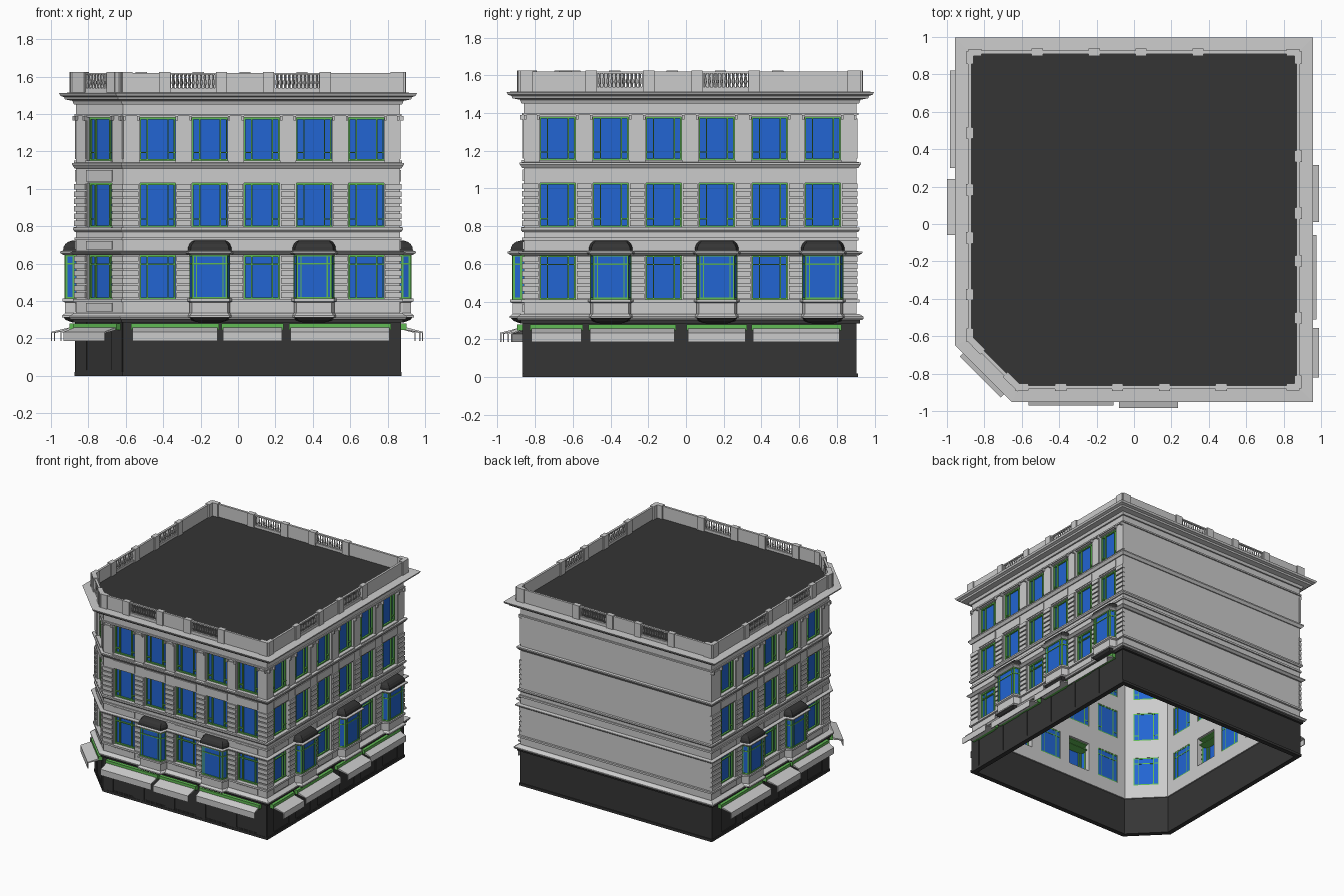
import bpy, bmesh, math
from mathutils import Vector

if "Cube" in bpy.data.objects:
    bpy.data.objects.remove(bpy.data.objects["Cube"])

def material(name, rgb):
    m = bpy.data.materials.new(name)
    m.diffuse_color = (*rgb, 1)
    m.use_nodes = True
    m.node_tree.nodes["Principled BSDF"].inputs["Base Color"].default_value = m.diffuse_color
    return m

DARK = material("dark", (0.035, 0.035, 0.035))
BLUE = material("glass_blue", (0.016, 0.13, 0.65))
GREEN = material("trim_green", (0.12, 0.5, 0.09))
MATS = {"roof": DARK, "shopfront": DARK, "shop_pilasters": DARK, "bay_roofs": DARK, "bay_corbels": DARK,
        "window_glass": BLUE, "bay_glass": BLUE, "window_frames": GREEN, "bay_frames": GREEN,
        "awning_boxes": GREEN}
parts = {}

def loft(part, fac, rings, caps=True, closed=True):
    """Skin rings of (u, n, z) points given in facade coordinates."""
    bm = parts.setdefault(part, bmesh.new())
    vs = [[bm.verts.new(fac(*p)) for p in r] for r in rings]
    k = len(rings[0])
    for a, b in zip(vs, vs[1:]):
        for i in range(k if closed else k - 1):
            j = (i + 1) % k
            bm.faces.new((a[i], a[j], b[j], b[i]))
    if caps:
        bm.faces.new(vs[0][::-1])
        bm.faces.new(vs[-1])

def box(part, fac, u0, u1, n0, n1, z0, z1):
    loft(part, fac, [[(u0, n0, z), (u1, n0, z), (u1, n1, z), (u0, n1, z)] for z in (z0, z1)])

# Footprint: square block with one chamfered corner
B = 0.905
FOOT = [Vector(p) for p in ((-.865, -.61), (-.615, -.86), (.865, -.86), (.865, B), (-.865, B))]
N = len(FOOT)

def facade(i):
    p, q = FOOT[i], FOOT[(i + 1) % N]
    d = (q - p).normalized()
    n = Vector((d.y, -d.x))
    def at(u, out, z):
        v = p + d * u + n * out
        return (v.x, v.y, z)
    return at, (q - p).length

def offset(out):
    pts = []
    for i in range(N):
        a = (FOOT[i] - FOOT[i - 1]).normalized()
        b = (FOOT[(i + 1) % N] - FOOT[i]).normalized()
        na, nb = Vector((a.y, -a.x)), Vector((b.y, -b.x))
        pts.append(FOOT[i] + (na + nb) * (out / (1 + na.dot(nb))))
    return pts

def world(x, y, z):
    return (x, y, z)

def moulding(part, profile):
    """Sweep a closed (offset, z) profile round the footprint."""
    rings = [[(p.x, p.y, z) for p in offset(o)] for o, z in profile]
    loft(part, world, rings + [rings[0]], caps=False)

def band(part, out, z0, z1, inner=-.02):
    moulding(part, [(inner, z0), (out, z0), (out, z1), (inner, z1)])

# Shopfront storey, string courses and cornice
band("shopfront", 0, 0, .30, -.03)
band("shopfront", .008, 0, .02)
band("shopfront", .018, .285, .302)
moulding("string_courses", [(-.02, .302), (.03, .302), (.037, .312), (.037, .32), (.012, .335), (-.02, .335)])
band("string_courses", .016, .395, .41)
moulding("string_courses", [(-.02, .645), (.012, .645), (.03, .658), (.03, .665), (-.02, .67)])
band("string_courses", .01, .725, .74)
moulding("string_courses", [(-.02, .77), (.008, .77), (.016, .78), (.016, .792), (-.02, .795)])
moulding("string_courses", [(-.02, 1.108), (.008, 1.108), (.022, 1.128), (.022, 1.138), (-.02, 1.142)])
band("string_courses", .01, 1.388, 1.4)
moulding("cornice", [(-.02, 1.45), (.012, 1.45), (.02, 1.47), (.06, 1.478), (.065, 1.49),
                     (.085, 1.497), (.092, 1.512), (-.01, 1.515), (-.02, 1.5)])
loft("roof", world, [[(p.x, p.y, z) for p in offset(.004)] for z in (1.505, 1.517)])

HW = .095                                         # half window width
FLOORS = [(.41, .645), (.795, 1.03), (1.15, 1.38)]

def window(fac, c, z0, z1, floor):
    box("window_glass", fac, c - HW, c + HW, -.036, -.032, z0, z1)
    t, n0, n1 = .009, -.038, -.018
    def bar(u0, u1, a, b):
        box("window_frames", fac, c + u0, c + u1, n0, n1, a, b)
    for s in (-HW, HW - t, -.058, .052):
        bar(s, s + t * .8, z0, z1)
    bar(-HW, HW, z0, z0 + t)
    bar(-HW, HW, z1 - t, z1)
    if floor == 0:
        bar(-HW, HW, z1 - .052, z1 - .045)
    else:
        for s in (-1, 1):
            u = sorted((s * HW, s * .052))
            bar(*u, z0 + .04, z0 + .047)

def bay(fac, c):
    def plan(w, d, z):
        return [(c - w, -.02, z), (c - w, d * .3, z), (c - w + .014, d, z),
                (c + w - .014, d, z), (c + w, d * .3, z), (c + w, -.02, z)]
    def stack(part, rows, **kw):
        loft(part, fac, [plan(*r) for r in rows], **kw)
    stack("bay_corbels", [(.07, .02, .285), (.1, .055, .298), (.112, .068, .312)])
    stack("bay_bases", [(.12, .075, .312), (.12, .075, .322), (.108, .06, .335), (.108, .06, .392),
                        (.12, .072, .398), (.12, .072, .412)])
    stack("bay_glass", [(.106, .056, .41), (.106, .056, .65)], caps=False, closed=False)
    for z0, z1 in ((.412, .422), (.595, .602), (.638, .648)):
        stack("bay_frames", [(.109, .061, z0), (.109, .061, z1)])
    for s in (-1, 1):
        for u, n in ((.104, .014), (.09, .053), (.07, .056)):
            w = .005 if u > .08 else .003
            box("bay_frames", fac, c + s * u - w, c + s * u + w, n - .006, n + .006, .41, .65)
    stack("bay_bases", [(.114, .066, .645), (.128, .086, .656), (.128, .086, .664), (.116, .07, .67)])
    stack("bay_roofs", [(.116, .07, .668), (.115, .068, .688), (.108, .058, .705),
                        (.097, .042, .717), (.085, .02, .723)])

def awning(fac, u0, u1, d):
    box("awning_boxes", fac, u0 - .008, u1 + .008, 0, .036, .246, .28)
    prof = [(.0, .262), (.036, .258), (d, .235), (d, .185), (d - .006, .185), (d - .006, .229), (.0, .25)]
    loft("awnings", fac, [[(u, n, z) for n, z in prof] for u in (u0, u1)])

def baluster(fac, c):
    prof = [(.006, 1.538), (.004, 1.548), (.008, 1.565), (.004, 1.595), (.006, 1.612)]
    loft("balusters", fac, [[(c + r * math.cos(k * math.pi / 3), .013 + r * math.sin(k * math.pi / 3), z)
                             for k in range(6)] for r, z in prof], caps=False)

def parapet(fac, L, centres, half=.122):
    edges = [0] + [c + s * half for c in centres for s in (-1, 1)] + [L]
    for a, b in zip(edges[::2], edges[1::2]):
        box("parapet", fac, a - .004, b + .004, .004, .022, 1.51, 1.62)
    for c in centres:
        box("parapet", fac, c - half, c + half, .004, .022, 1.51, 1.538)
        box("parapet", fac, c - half, c + half, .004, .022, 1.61, 1.62)
        for k in range(11):
            baluster(fac, c + (k - 5) * .0215)
        for s in (-1, 1):
            m = c + s * (half + .03)
            box("parapet_piers", fac, m - .03, m + .03, -.006, .032, 1.51, 1.625)
    for m in (.015, L - .015):
        box("parapet_piers", fac, m - .035, m + .035, -.006, .03, 1.51, 1.625)

def street_front(i, cols, bays, awnings):
    fac, L = facade(i)
    # Piers between the windows, with rusticated courses on two storeys
    edges = [0] + [c + s * HW for c in cols for s in (-1, 1)] + [L]
    for k, (a, b) in enumerate(zip(edges[::2], edges[1::2])):
        box("walls", fac, a, b, -.04, 0, .30, 1.48)
        ea = a - .005 if k == 0 else a + .006
        eb = b + .005 if k == len(cols) else b - .006
        for z0, z1 in FLOORS[:2]:
            h = (z1 - z0) / 6
            for r in range(6):
                box("rustication", fac, ea, eb, -.01, .01, z0 + r * h + .005, z0 + (r + 1) * h - .005)
        box("pier_panels", fac, ea, eb, -.01, .005, 1.16, 1.37)
        for u in (a + .008, b - .008):
            box("brackets", fac, u - .006, u + .006, 0, .02, 1.365, 1.39)
        box("shop_pilasters", fac, max(a, 0), min(b, L), 0, .006, 0, .285)
    # Spandrels, panels, windows
    for k, c in enumerate(cols):
        for z0, z1 in ((.30, .41), (.645, .795), (1.03, 1.15), (1.38, 1.48)):
            box("walls", fac, c - HW, c + HW, -.04, 0, z0, z1)
        for z0, z1 in ((.345, .388), (.675, .72), (1.04, 1.1)):
            box("spandrel_panels", fac, c - HW - .003, c + HW + .003, -.01, .006, z0, z1)
        box("shop_pilasters", fac, c - HW, c + HW, 0, .004, .0, .03)
        for f, (z0, z1) in enumerate(FLOORS):
            if f == 0 and k in bays:
                bay(fac, c)
            else:
                window(fac, c, z0, z1, f)
                box("sills", fac, c - HW - .004, c + HW + .004, -.03, .012, z0 - .01, z0)
    for a in awnings:
        awning(fac, *a)

def columns(start, step, n):
    return [start + step * k for k in range(n)]

# Chamfered corner, front, right and left street fronts
street_front(0, [.177], (), [(.022, .332, .117)])
street_front(1, columns(.185, .279, 5), (1, 3), [(.05, .505, .11), (.535, .85, .125), (.895, 1.425, .085)])
street_front(2, columns(.18, .281, 6), (1, 3, 5),
             [(.04, .305, .125), (.35, .80, .11), (.87, 1.175, .125), (1.215, 1.675, .085)])
street_front(4, columns(.214, .279, 5), (1, 3), [(.085, .605, .12), (.665, .965, .135), (1.005, 1.465, .085)])

# Blank back wall
back, BL = facade(3)
box("walls", back, 0, BL, -.04, 0, .30, 1.48)

# Parapet with balustrade openings on every side
for i, centres in enumerate(([.177], [.375, .93], [.51, 1.07], [.675, 1.23], [.57, 1.13])):
    fac, L = facade(i)
    parapet(fac, L, centres, .085 if i == 0 else .122)

# Turn the collected meshes into objects
for name, bm in parts.items():
    bmesh.ops.recalc_face_normals(bm, faces=bm.faces)
    me = bpy.data.meshes.new(name)
    bm.to_mesh(me)
    bm.free()
    if name in MATS:
        me.materials.append(MATS[name])
    bpy.context.collection.objects.link(bpy.data.objects.new(name, me))
